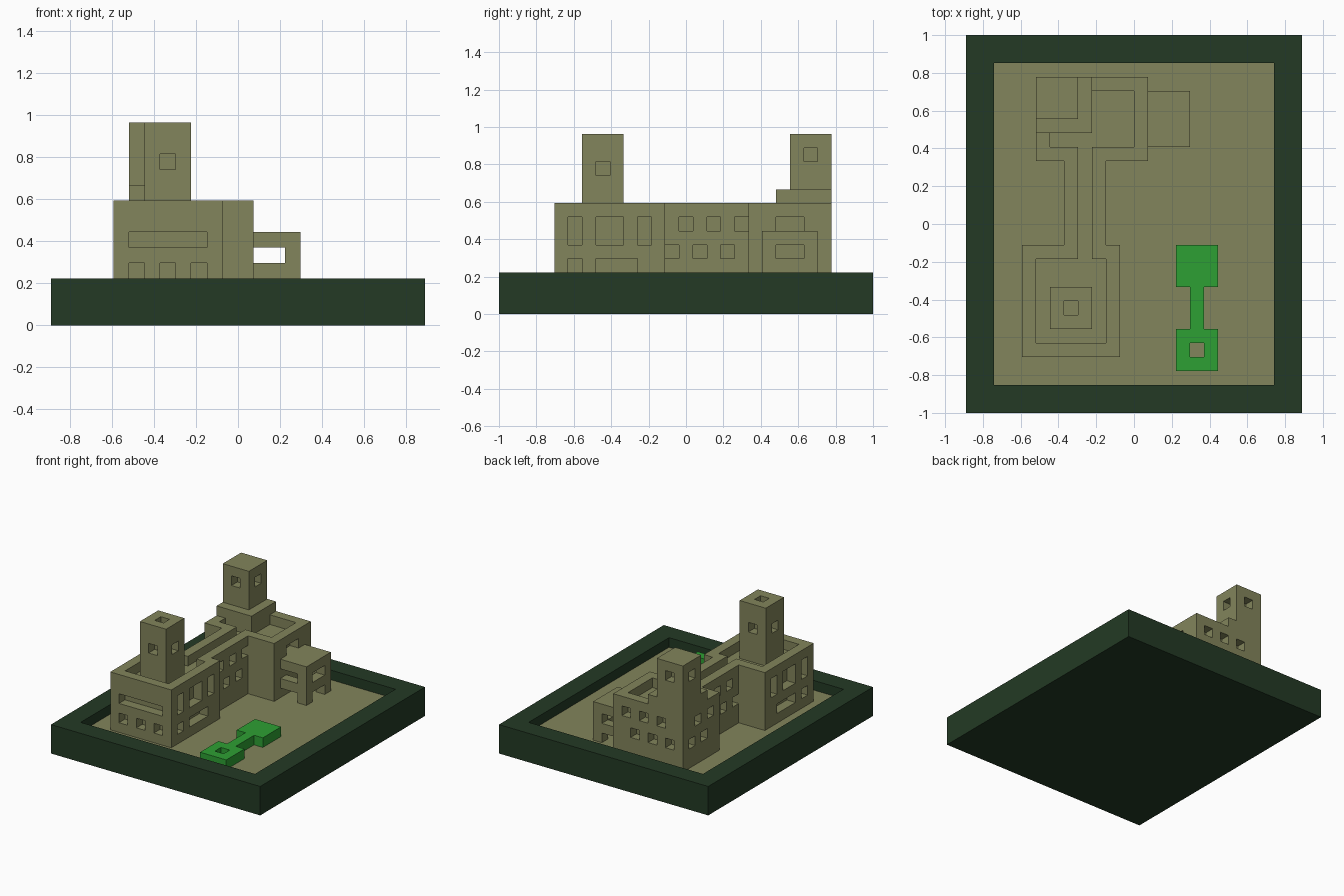
import bpy, bmesh
from mathutils import Matrix, Vector

if "Cube" in bpy.data.objects:
    bpy.data.objects.remove(bpy.data.objects["Cube"])

U = 2 / 27  # one block of the model's grid


def material(name, rgb):
    m = bpy.data.materials.new(name)
    m.diffuse_color = (*rgb, 1)
    m.use_nodes = True
    m.node_tree.nodes["Principled BSDF"].inputs["Base Color"].default_value = m.diffuse_color
    return m


KHAKI = material("khaki", (0.225, 0.232, 0.106))
DARK = material("dark_green", (0.0168, 0.042, 0.018))
GREEN = material("bright_green", (0.027, 0.352, 0.033))


def boxes(name, mat, *specs):
    """Object made of boxes, each (x0, x1, y0, y1, z0, z1) in grid blocks."""
    bm = bmesh.new()
    for x0, x1, y0, y1, z0, z1 in specs:
        mid = Vector((x0 + x1, y0 + y1, z0 + z1)) * U / 2
        size = Matrix.Diagonal(((x1 - x0) * U, (y1 - y0) * U, (z1 - z0) * U, 1))
        bmesh.ops.create_cube(bm, size=1, matrix=Matrix.Translation(mid) @ size)
    mesh = bpy.data.meshes.new(name)
    bm.to_mesh(mesh)
    bm.free()
    ob = bpy.data.objects.new(name, mesh)
    mesh.materials.append(mat)
    bpy.context.collection.objects.link(ob)
    return ob


def cut(ob, *specs):
    """Subtract disjoint boxes from an object."""
    cutter = boxes(ob.name + "_cutter", ob.data.materials[0], *specs)
    cutter.hide_render = True
    cutter.display_type = 'WIRE'
    mod = ob.modifiers.new("cut", 'BOOLEAN')
    mod.operation, mod.solver, mod.object = 'DIFFERENCE', 'EXACT', cutter


D = 0.98  # niche depth


def niche_x(face, side, y0, y1, z0, z1):
    a, b = sorted((face - side * D, face + side))
    return (a, b, y0, y1, z0, z1)


def niche_y(face, side, x0, x1, z0, z1):
    a, b = sorted((face - side * D, face + side))
    return (x0, x1, a, b, z0, z1)


def tower_niches(x, y, z):
    """One window in each side of a 3 x 3 tower centred on x, y."""
    out = []
    for s in (-1, 1):
        out.append(niche_x(x + s * 1.5, s, y - .5, y + .5, z, z + 1))
        out.append(niche_y(y + s * 1.5, s, x - .5, x + .5, z, z + 1))
    return out


# Tray and ground
tray = boxes("tray", DARK, (-12, 12, -13.5, 13.5, 0, 3))
cut(tray, (-10, 10, -11.5, 11.5, 1, 4))
boxes("ground", KHAKI, (-10, 10, -11.5, 11.5, 1, 2))

# Front hall with parapet roof
hall = boxes("front_hall", KHAKI, (-8, -1, -9.5, -1.5, 2, 8))
cut(hall, (-7, -2, -8.5, -2.5, 7, 9))
cut(hall, (-4, -3, -3, -1, 7, 9))
wins = [niche_y(-9.5, -1, -7, -2, 5, 6)]
wins += [niche_y(-9.5, -1, x, x + 1, 3, 4) for x in (-7, -5, -3)]
for face, s in ((-1, 1), (-8, -1)):
    for y0, y1 in ((-8.5, -7.5), (-6.5, -4.5), (-3.5, -2.5)):
        wins.append(niche_x(face, s, y0, y1, 5, 7))
    for y0, y1 in ((-8.5, -7.5), (-6.5, -3.5)):
        wins.append(niche_x(face, s, y0, y1, 3, 4))
cut(hall, *wins)

# Front tower, with a hole in its top
tower = boxes("front_tower", KHAKI, (-6, -3, -7.5, -4.5, 7, 13))
cut(tower, (-5, -4, -6.5, -5.5, 12, 14), *tower_niches(-4.5, -6, 10))

# Corridor joining the halls, staggered windows on both sides
corridor = boxes("corridor", KHAKI, (-5, -2, -1.5, 4.5, 2, 8))
cut(corridor, (-4, -3, -2, 5, 7, 9))
wins = []
for face, s in ((-2, 1), (-5, -1)):
    wins += [niche_x(face, s, y - .5, y + .5, 6, 7) for y in (0, 2, 4)]
    wins += [niche_x(face, s, y - .5, y + .5, 4, 5) for y in (-1, 1, 3)]
cut(corridor, *wins)

# Rear hall
rear = boxes("rear_hall", KHAKI, (-7, 1, 4.5, 10.5, 2, 8))
cut(rear, (-6, 0, 5.5, 6.5, 7, 9))
cut(rear, (-3, 0, 6, 9.5, 7, 9))
cut(rear, (-4, -3, 4, 6, 7, 9))
wins = [niche_x(1, 1, 6.5, 8.5, 6, 7)]
wins += [niche_y(10.5, 1, x, x + 1, 6, 7) for x in (-5, -3, -1)]
wins += [niche_y(10.5, 1, x, x + 1, 4, 5) for x in (-6, -4, -2)]
wins += [niche_x(-7, -1, y - .5, y + .5, 6, 7) for y in (6, 8)]
wins += [niche_x(-7, -1, y - .5, y + .5, 4, 5) for y in (7, 9)]
cut(rear, *wins)

# Rear tower on its plinth
boxes("rear_tower_plinth", KHAKI, (-7, -3, 6.5, 10.5, 8, 9))
rear_tower = boxes("rear_tower", KHAKI, (-7, -4, 7.5, 10.5, 9, 13))
cut(rear_tower, *tower_niches(-5.5, 9, 11))

# Porch on two legs with a rail
porch = boxes("porch", KHAKI, (1, 4, 5.5, 9.5, 2, 6))
cut(porch, (.5, 3, 6.5, 8.5, 1, 5))
for z0, z1 in ((4, 5), (1, 3)):
    cut(porch, (.5, 3, 5, 10, z0, z1))
    cut(porch, (2.5, 5, 6.5, 8.5, z0, z1))

# Green garden bed: two squares and a path
bed = boxes("garden_front", GREEN, (3, 6, -10.5, -7.5, 2, 3))
cut(bed, (4, 5, -9.5, -8.5, 1, 4))
boxes("garden_path", GREEN, (4, 5, -7.5, -4.5, 2, 3))
boxes("garden_back", GREEN, (3, 6, -4.5, -1.5, 2, 3))
